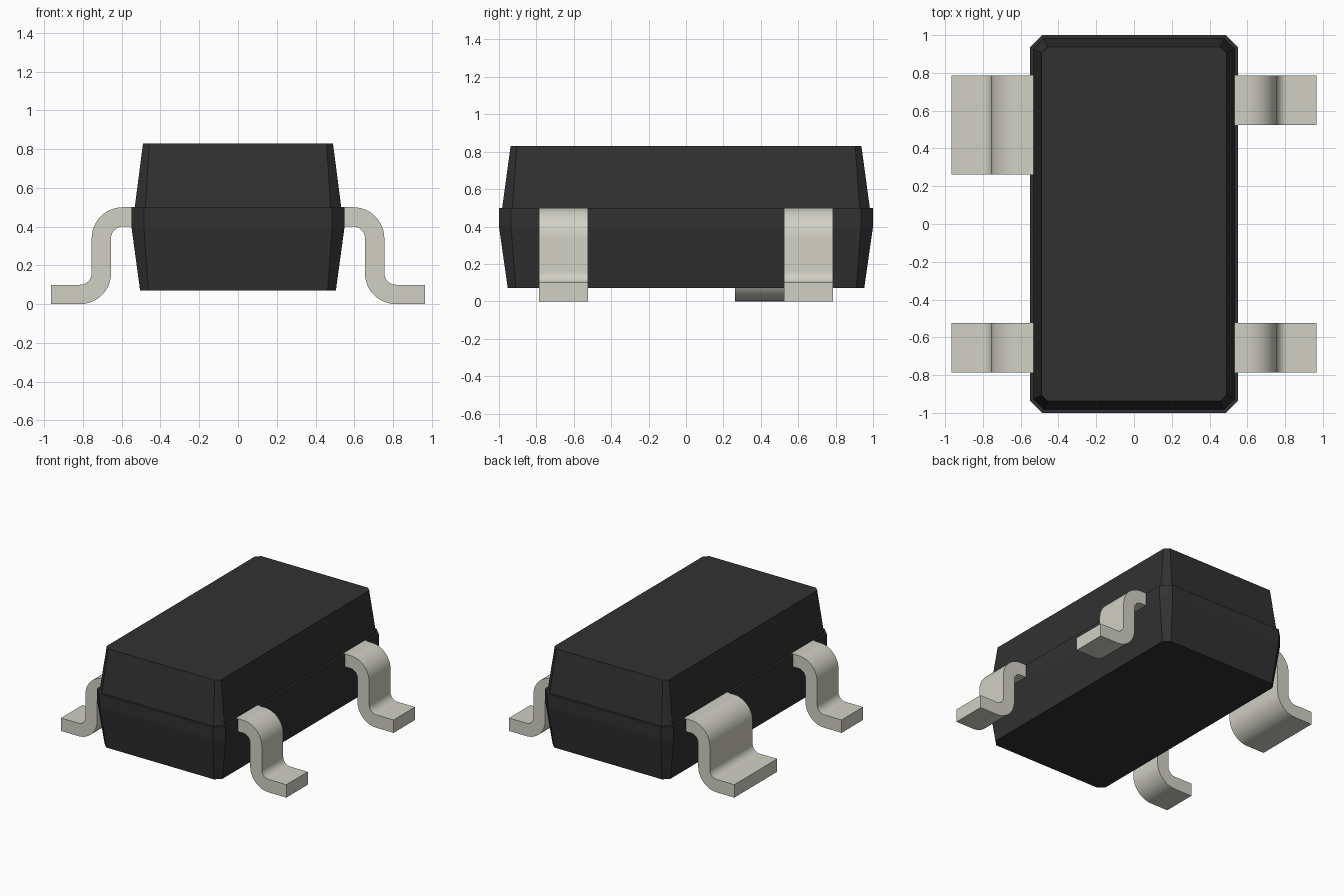
import bpy
import bmesh
import math

cube = bpy.data.objects.get("Cube")
if cube:
    bpy.data.objects.remove(cube, do_unlink=True)


def make_material(name, rgb):
    mat = bpy.data.materials.new(name)
    mat.use_nodes = True
    mat.diffuse_color = (*rgb, 1)
    mat.node_tree.nodes["Principled BSDF"].inputs["Base Color"].default_value = (*rgb, 1)
    return mat


def finish(bm, name, mat):
    bmesh.ops.recalc_face_normals(bm, faces=bm.faces)
    mesh = bpy.data.meshes.new(name)
    bm.to_mesh(mesh)
    bm.free()
    mesh.materials.append(mat)
    obj = bpy.data.objects.new(name, mesh)
    bpy.context.collection.objects.link(obj)
    return obj


black = make_material("black plastic", (0.031, 0.031, 0.031))
metal = make_material("tinned metal", (0.64, 0.632, 0.56))


# Moulded body: chamfered rectangles lofted from bottom to top
def ring(bm, z, hx, hy, c):
    pts = [(hx, hy - c), (hx - c, hy), (c - hx, hy), (-hx, hy - c),
           (-hx, c - hy), (c - hx, -hy), (hx - c, -hy), (hx, c - hy)]
    return [bm.verts.new((x, y, z)) for x, y in pts]


# (height, half width, half length, corner chamfer)
sections = [(0.07, 0.505, 0.953, 0.043),
            (0.40, 0.55, 1.0, 0.064),
            (0.498, 0.55, 1.0, 0.064),
            (0.498, 0.533, 0.983, 0.055),
            (0.83, 0.49, 0.938, 0.033)]
bm = bmesh.new()
rings = [ring(bm, *s) for s in sections]
for low, high in zip(rings, rings[1:]):
    for i in range(8):
        j = (i + 1) % 8
        bm.faces.new((low[i], low[j], high[j], high[i]))
bm.faces.new(rings[0][::-1])
bm.faces.new(rings[-1])
finish(bm, "body", black)


# Gull-wing leads: an S-shaped strip profile swept along y
def arc(cx, cz, r, start, end, steps=12):
    angles = [math.radians(start + (end - start) * i / steps) for i in range(steps + 1)]
    return [(cx + r * math.cos(a), cz + r * math.sin(a)) for a in angles]


SHOULDER = (0.595, 0.34)
HEEL = (0.815, 0.16)
upper = [(0.5, 0.5)] + arc(*SHOULDER, 0.16, 90, 0) + arc(*HEEL, 0.06, 180, 270) + [(0.965, 0.1)]
lower = [(0.5, 0.4)] + arc(*SHOULDER, 0.06, 90, 0) + arc(*HEEL, 0.16, 180, 270) + [(0.965, 0.0)]


def lead(name, side, y0, y1):
    bm = bmesh.new()
    top = [[bm.verts.new((side * x, y, z)) for x, z in upper] for y in (y0, y1)]
    bot = [[bm.verts.new((side * x, y, z)) for x, z in lower] for y in (y0, y1)]
    for i in range(len(upper) - 1):
        bm.faces.new((top[0][i], top[0][i + 1], top[1][i + 1], top[1][i]))
        bm.faces.new((bot[0][i], bot[0][i + 1], bot[1][i + 1], bot[1][i]))
        for k in (0, 1):
            bm.faces.new((top[k][i], top[k][i + 1], bot[k][i + 1], bot[k][i]))
    for i in (0, -1):
        bm.faces.new((top[0][i], top[1][i], bot[1][i], bot[0][i]))
    obj = finish(bm, name, metal)
    bpy.ops.object.select_all(action='DESELECT')
    obj.select_set(True)
    bpy.context.view_layer.objects.active = obj
    bpy.ops.object.shade_smooth_by_angle(angle=math.radians(30))


lead("front_left_lead", 1, -0.787, -0.525)
lead("back_left_lead", 1, 0.525, 0.787)
lead("front_right_lead", -1, -0.787, -0.525)
lead("back_right_wide_lead", -1, 0.263, 0.787)
